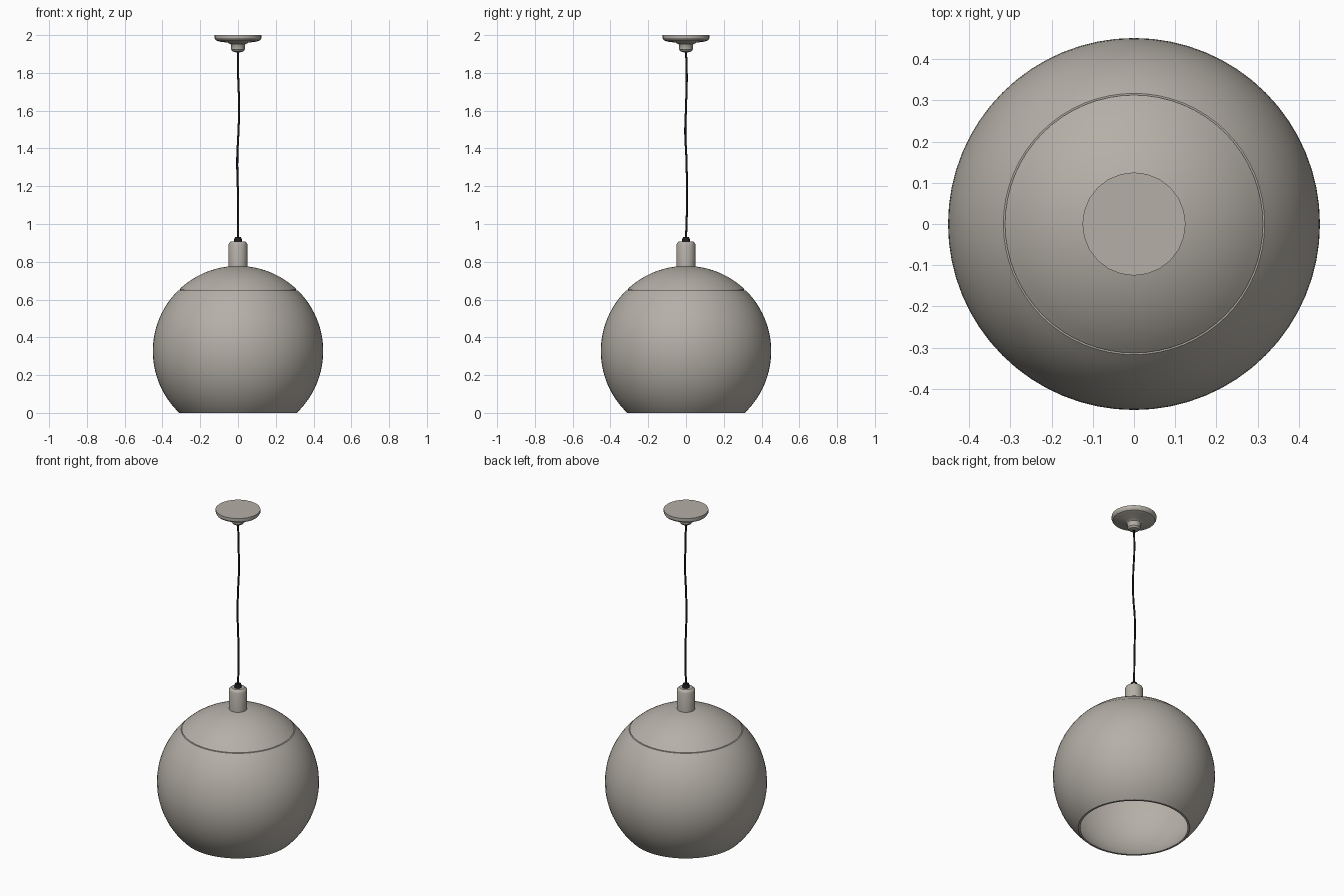
import bpy, bmesh, math

if "Cube" in bpy.data.objects:
    bpy.data.objects.remove(bpy.data.objects["Cube"])


def material(name, rgb):
    m = bpy.data.materials.new(name)
    m.diffuse_color = (*rgb, 1.0)
    m.use_nodes = True
    m.node_tree.nodes["Principled BSDF"].inputs["Base Color"].default_value = m.diffuse_color
    return m


grey = material("warm grey", (0.46, 0.43, 0.385))
black = material("black cord", (0.012, 0.012, 0.012))


def lathe(name, profile, sides, mat, closed=False, angle=30):
    """Revolve (radius, z) points around the z axis."""
    bm = bmesh.new()
    verts = [bm.verts.new((r, 0, z)) for r, z in profile]
    pairs = list(zip(verts, verts[1:]))
    if closed:
        pairs.append((verts[-1], verts[0]))
    edges = [bm.edges.new(p) for p in pairs]
    bmesh.ops.spin(bm, geom=verts + edges, cent=(0, 0, 0), axis=(0, 0, 1),
                   angle=math.tau, steps=sides, use_duplicate=False)
    bmesh.ops.remove_doubles(bm, verts=bm.verts, dist=1e-5)
    bmesh.ops.recalc_face_normals(bm, faces=bm.faces)
    me = bpy.data.meshes.new(name)
    bm.to_mesh(me)
    bm.free()
    ob = bpy.data.objects.new(name, me)
    bpy.context.collection.objects.link(ob)
    me.materials.append(mat)
    bpy.ops.object.select_all(action='DESELECT')
    ob.select_set(True)
    bpy.context.view_layer.objects.active = ob
    bpy.ops.object.shade_smooth_by_angle(angle=math.radians(angle))
    return ob


R, CZ, WALL = 0.451, 0.327, 0.008


def shell(z0, z1, steps):
    """Closed section of a hollow sphere between two heights."""
    def arc(r, a, b):
        t0 = math.acos(max(-1, min(1, (a - CZ) / r)))
        t1 = math.acos(max(-1, min(1, (b - CZ) / r)))
        return [(r * math.sin(t), CZ + r * math.cos(t))
                for t in (t0 + (t1 - t0) * i / steps for i in range(steps + 1))]
    return arc(R, z0, z1) + arc(R - WALL, z1, z0)


# Globe shade with open bottom, and separate cap above a fine groove
lathe("globe_shade", shell(0.0, 0.648, 28), 64, grey, closed=True)
lathe("shade_cap", shell(0.652, CZ + R, 12), 64, grey)
lathe("groove_liner", [(0.306, 0.642), (0.309, 0.642), (0.305, 0.658), (0.302, 0.658)],
      64, grey, closed=True)

# Neck holder on top of the shade
lathe("neck", [(0, 0.765), (0.05, 0.765), (0.05, 0.892), (0.047, 0.899),
               (0.036, 0.908), (0, 0.908)], 32, grey)

# Cord grip
lathe("cord_grip", [(0, 0.905), (0.021, 0.905), (0.021, 0.918), (0.016, 0.93),
                    (0, 0.93)], 16, black)

# Ceiling canopy with stepped collar
lathe("canopy", [(0, 2.0), (0.125, 2.0), (0.125, 1.984), (0.118, 1.973), (0.1, 1.966),
                 (0.055, 1.96), (0.04, 1.952), (0.036, 1.945), (0.036, 1.923),
                 (0.028, 1.913), (0.012, 1.909), (0, 1.909)], 24, grey)

# Slightly wavy hanging cord
cu = bpy.data.curves.new("cord", 'CURVE')
cu.dimensions = '3D'
cu.bevel_depth = 0.0055
cu.bevel_resolution = 2
cu.resolution_u = 6
cu.use_fill_caps = True
points = [(0, 0, 0.92), (0.001, 0.005, 1.1), (-0.004, 0.002, 1.35), (0.002, -0.004, 1.48),
          (0.006, 0, 1.62), (0.001, 0.004, 1.78), (0, 0, 1.92)]
sp = cu.splines.new('BEZIER')
sp.bezier_points.add(len(points) - 1)
for bp, co in zip(sp.bezier_points, points):
    bp.co = co
    bp.handle_left_type = bp.handle_right_type = 'AUTO'
cu.materials.append(black)
cord = bpy.data.objects.new("cord", cu)
bpy.context.collection.objects.link(cord)
